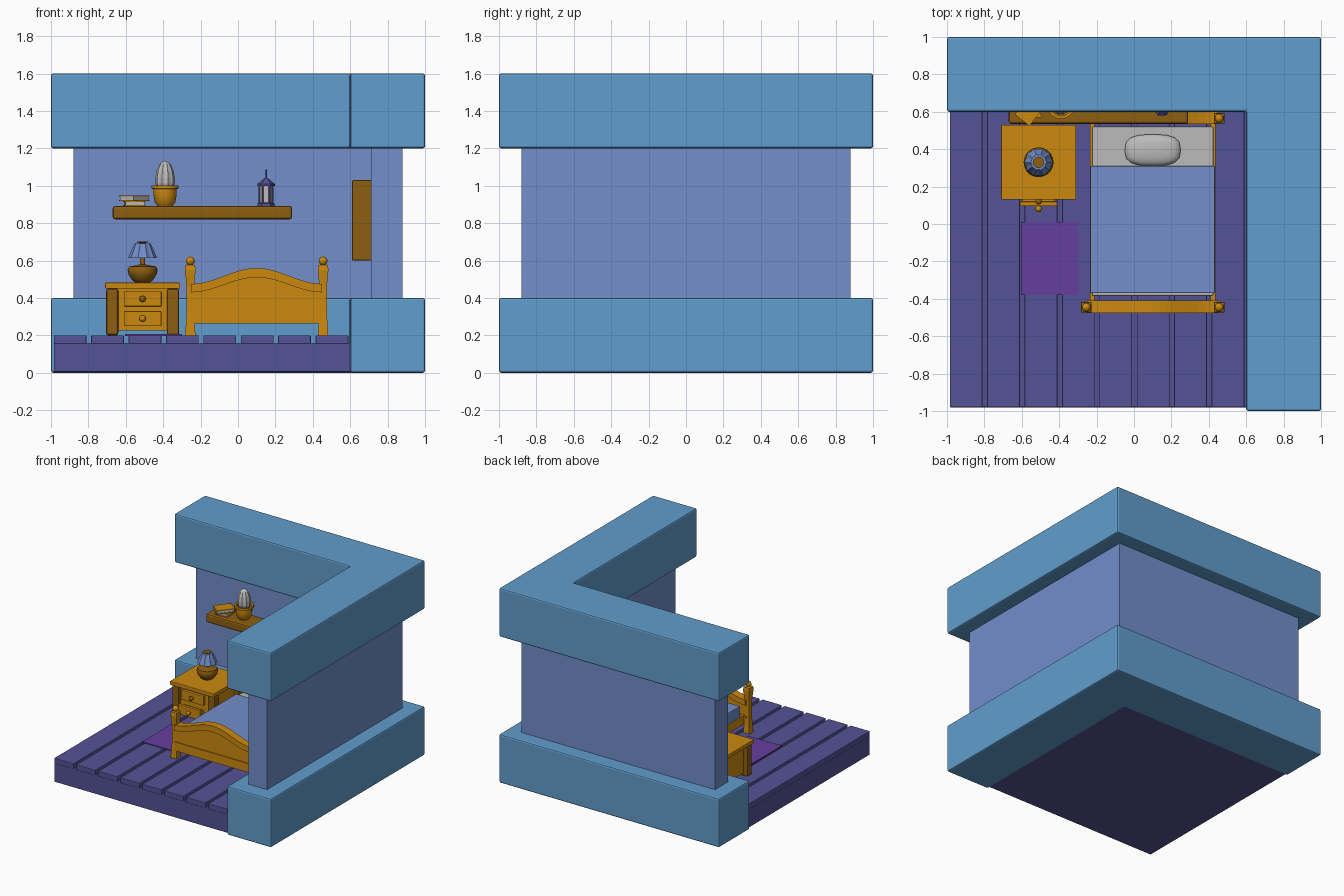
import bpy, bmesh, math
from mathutils import Matrix, Vector

if "Cube" in bpy.data.objects:
    bpy.data.objects.remove(bpy.data.objects["Cube"])


def mat(name, hexa):
    m = bpy.data.materials.new(name)
    c = [int(hexa[i:i + 2], 16) / 255 for i in (0, 2, 4)]
    m.diffuse_color = [((v + 0.055) / 1.055) ** 2.4 if v > 0.04 else v / 12.92 for v in c] + [1]
    m.use_nodes = True
    m.node_tree.nodes["Principled BSDF"].inputs["Base Color"].default_value = m.diffuse_color
    return m


SKY = mat("sky blue", "619DCD")
WALL = mat("soft blue", "738ECB")
FLOOR = mat("floor purple", "545296")
RUG = mat("rug violet", "653F9F")
OAK = mat("orange wood", "CB890F")
BROWN = mat("brown wood", "8D5F10")
PALE = mat("pale grey", "BBBBBB")


def finish(name, bm, m, bevel=0, smooth=False):
    bmesh.ops.recalc_face_normals(bm, faces=bm.faces)
    me = bpy.data.meshes.new(name)
    bm.to_mesh(me)
    bm.free()
    me.materials.append(m)
    if smooth:
        for p in me.polygons:
            p.use_smooth = True
        me.set_sharp_from_angle(angle=math.radians(40))
    ob = bpy.data.objects.new(name, me)
    bpy.context.collection.objects.link(ob)
    if bevel:
        b = ob.modifiers.new("bevel", 'BEVEL')
        b.width, b.segments = bevel, 2
    return ob


def box(name, x, y, z, m, bevel=0, turn=0):
    bm = bmesh.new()
    size = Vector((x[1] - x[0], y[1] - y[0], z[1] - z[0]))
    bmesh.ops.create_cube(bm, size=1, matrix=Matrix.Diagonal(size).to_4x4())
    ob = finish(name, bm, m, bevel)
    ob.location = (sum(x) / 2, sum(y) / 2, sum(z) / 2)
    ob.rotation_euler.z = math.radians(turn)
    return ob


def prism(name, pts, along, a, b, m, bevel=0):
    """Extrude a 2D outline along z (points x,y) or along y (points x,z)."""
    bm = bmesh.new()
    f = bm.faces.new([bm.verts.new((u, v, a) if along == 'z' else (u, a, v)) for u, v in pts])
    r = bmesh.ops.extrude_face_region(bm, geom=[f])
    d = (0, 0, b - a) if along == 'z' else (0, b - a, 0)
    bmesh.ops.translate(bm, vec=d, verts=[e for e in r['geom'] if isinstance(e, bmesh.types.BMVert)])
    return finish(name, bm, m, bevel)


def lathe(name, prof, loc, m, n=20, smooth=True, flute=0, phase=0):
    """Revolve (radius, height) points; flute pulls in every second column."""
    bm = bmesh.new()
    rings = []
    for r, z in prof:
        ring = []
        for i in range(n):
            a = 2 * math.pi * i / n + phase
            k = r * (1 - flute * (i % 2))
            ring.append(bm.verts.new((k * math.cos(a), k * math.sin(a), z)))
        rings.append(ring)
    for lo, hi in zip(rings, rings[1:]):
        for i in range(n):
            bm.faces.new((lo[i], lo[(i + 1) % n], hi[(i + 1) % n], hi[i]))
    bm.faces.new(rings[0])
    bm.faces.new(rings[-1])
    ob = finish(name, bm, m, 0, smooth)
    ob.location = loc
    return ob


def ball(name, loc, r, m):
    prof = [(r * math.sin(math.pi * t / 8) + 0.0005, -r * math.cos(math.pi * t / 8)) for t in range(9)]
    return lathe(name, prof, loc, m, 14)


# L-shaped walls and the two thick bands
def ell(o, i):
    return [(-o, o), (-o, i), (i, i), (i, -o), (o, -o), (o, o)]


prism("lower_band", ell(1, 0.6), 'z', 0, 0.4, SKY, 0.012)
prism("upper_band", ell(1, 0.6), 'z', 1.2, 1.6, SKY, 0.012)
prism("wall", ell(0.88, 0.71), 'z', 0.39, 1.21, WALL)

# Plank floor
box("floor_base", (-0.985, 0.61), (-0.98, 0.61), (0.004, 0.16), FLOOR, 0.006)
for i in range(8):
    x = -0.985 + 0.2 * i
    box("floor_plank", (x, x + 0.175), (-0.98, 0.61), (0.155, 0.2), FLOOR, 0.005)
box("rug", (-0.605, -0.3), (-0.38, 0.01), (0.198, 0.207), RUG)

# Nightstand with an open lower drawer
box("nightstand_top", (-0.71, -0.31), (0.13, 0.53), (0.45, 0.482), OAK, 0.004)
for x in (-0.705, -0.38):
    for y in (0.145, 0.45):
        box("nightstand_leg", (x, x + 0.065), (y, y + 0.065), (0.2, 0.45), BROWN, 0.012)
box("nightstand_body", (-0.67, -0.35), (0.165, 0.5), (0.225, 0.45), OAK)
for z, y in ((0.355, 0.135), (0.25, 0.095)):
    box("drawer_front", (-0.61, -0.41), (y, y + 0.025), (z, z + 0.08), OAK, 0.004)
    box("drawer_box", (-0.595, -0.425), (y + 0.02, 0.2), (z + 0.01, z + 0.055), OAK)
    ball("drawer_knob", (-0.51, y - 0.014, z + 0.04), 0.017, BROWN if z > 0.3 else OAK)

# Table lamp
LAMP = (-0.51, 0.33, 0.48)
lathe("lamp_base", [(0.035, 0), (0.055, 0.015), (0.075, 0.045), (0.08, 0.07), (0.072, 0.088),
                    (0.03, 0.095), (0.014, 0.1), (0.014, 0.215), (0.03, 0.216), (0.03, 0.222)],
      LAMP, BROWN)
lathe("lamp_shade", [(0.078, 0.133), (0.043, 0.212)], LAMP, WALL, 20, False, 0.1)

# Bed: posts, arched boards, rails
ARCH = [(-0.25 + 0.7 * i / 20, 0.5 - 0.5 * math.cos(2 * math.pi * i / 20)) for i in range(21)]
for part, y, s in (("foot", -0.445, 1), ("head", 0.565, -1)):
    for x in (-0.255, 0.455):
        lathe(part + "_post", [(0.039, 0.2), (0.028, 0.32), (0.028, 0.46), (0.04, 0.55), (0.036, 0.575),
                               (0.014, 0.58)], (x, y, 0), OAK, 4, False, 0, math.pi / 4)
        ball(part + "_post_ball", (x, y, 0.598), 0.023, OAK)
    top = [(x, 0.475 + 0.085 * k) for x, k in ARCH]
    low = [(x, 0.43 + 0.08 * k) for x, k in ARCH]
    prism(part + "_board_rail", top + low[::-1], 'y', y - 0.03, y + 0.035, OAK)
    prism(part + "_board", low + [(0.45, 0.265), (-0.25, 0.265)], 'y', y - 0.018, y + 0.018, OAK)
    box(part + "_board_bottom", (-0.25, 0.45), (y - 0.026, y + 0.026), (0.263, 0.335), OAK)
for x in (-0.235, 0.41):
    box("bed_side_rail", (x, x + 0.025), (-0.43, 0.55), (0.27, 0.345), OAK)

# Bedding
box("mattress", (-0.225, 0.425), (-0.385, 0.52), (0.3, 0.425), PALE, 0.008)
box("blanket", (-0.233, 0.433), (-0.37, 0.31), (0.32, 0.437), WALL, 0.006)
bm = bmesh.new()
bmesh.ops.create_uvsphere(bm, u_segments=16, v_segments=8, radius=1)
for v in bm.verts:  # squarish cushion
    v.co = (0.15 * math.copysign(abs(v.co.x) ** 0.7, v.co.x),
            0.085 * math.copysign(abs(v.co.y) ** 0.7, v.co.y), 0.035 * v.co.z)
finish("pillow", bm, PALE, 0, True).location = (0.1, 0.395, 0.445)

# Wall shelf with books, potted plant and lantern
box("wall_shelf", (-0.67, 0.29), (0.535, 0.72), (0.82, 0.892), BROWN, 0.014)


def book(x, y, z, w, d, h, turn):
    for name, a, b, g, m in (("book_pages", 0.004, h - 0.004, 0.004, PALE),
                             ("book_cover", 0, 0.005, 0, OAK), ("book_cover", h - 0.005, h, 0, OAK)):
        box(name, (x - w + g, x + w - g), (y - d + g, y + d - g), (z + a, z + b), m, 0, turn)


book(-0.555, 0.625, 0.892, 0.055, 0.06, 0.026, 5)
book(-0.555, 0.61, 0.918, 0.05, 0.07, 0.03, -38)

POT = (-0.39, 0.635, 0.892)
lathe("plant_pot", [(0.04, 0), (0.055, 0.02), (0.062, 0.06), (0.062, 0.09), (0.073, 0.093), (0.073, 0.11),
                    (0.058, 0.11), (0.05, 0.095)], POT, OAK)
lathe("ribbed_plant", [(0.042, 0.09), (0.052, 0.12), (0.052, 0.15), (0.045, 0.19), (0.03, 0.223),
                       (0.013, 0.237), (0.001, 0.24)], POT, PALE, 20, False, 0.08)

LAN = (0.15, 0.62, 0.892)
lathe("lantern_base", [(0.046, 0), (0.046, 0.012), (0.038, 0.018)], LAN, FLOOR, 6, False)
lathe("lantern_glass", [(0.033, 0.015), (0.033, 0.115)], LAN, PALE, 6, False)
lathe("lantern_roof", [(0.047, 0.108), (0.047, 0.118), (0.014, 0.145), (0.004, 0.15), (0.004, 0.195)],
      LAN, FLOOR, 6, False)
for i in range(6):
    a = math.pi * i / 3
    lathe("lantern_bar", [(0.005, 0.012), (0.005, 0.112)],
          (LAN[0] + 0.036 * math.cos(a), LAN[1] + 0.036 * math.sin(a), LAN[2]), FLOOR, 6, False)

# Framed window on the right wall
for y in (-0.32, 0.09):
    box("window_side", (0.61, 0.72), (y, y + 0.05), (0.6, 1.03), BROWN, 0.006)
for z in (0.6, 0.805, 0.99):
    box("window_bar", (0.615, 0.72), (-0.3, 0.12), (z, z + 0.04 if z != 0.805 else 0.825), BROWN)
box("window_mullion", (0.615, 0.72), (-0.1, -0.08), (0.62, 1.01), BROWN)
box("window_pane", (0.69, 0.715), (-0.3, 0.12), (0.62, 1.01), SKY)
